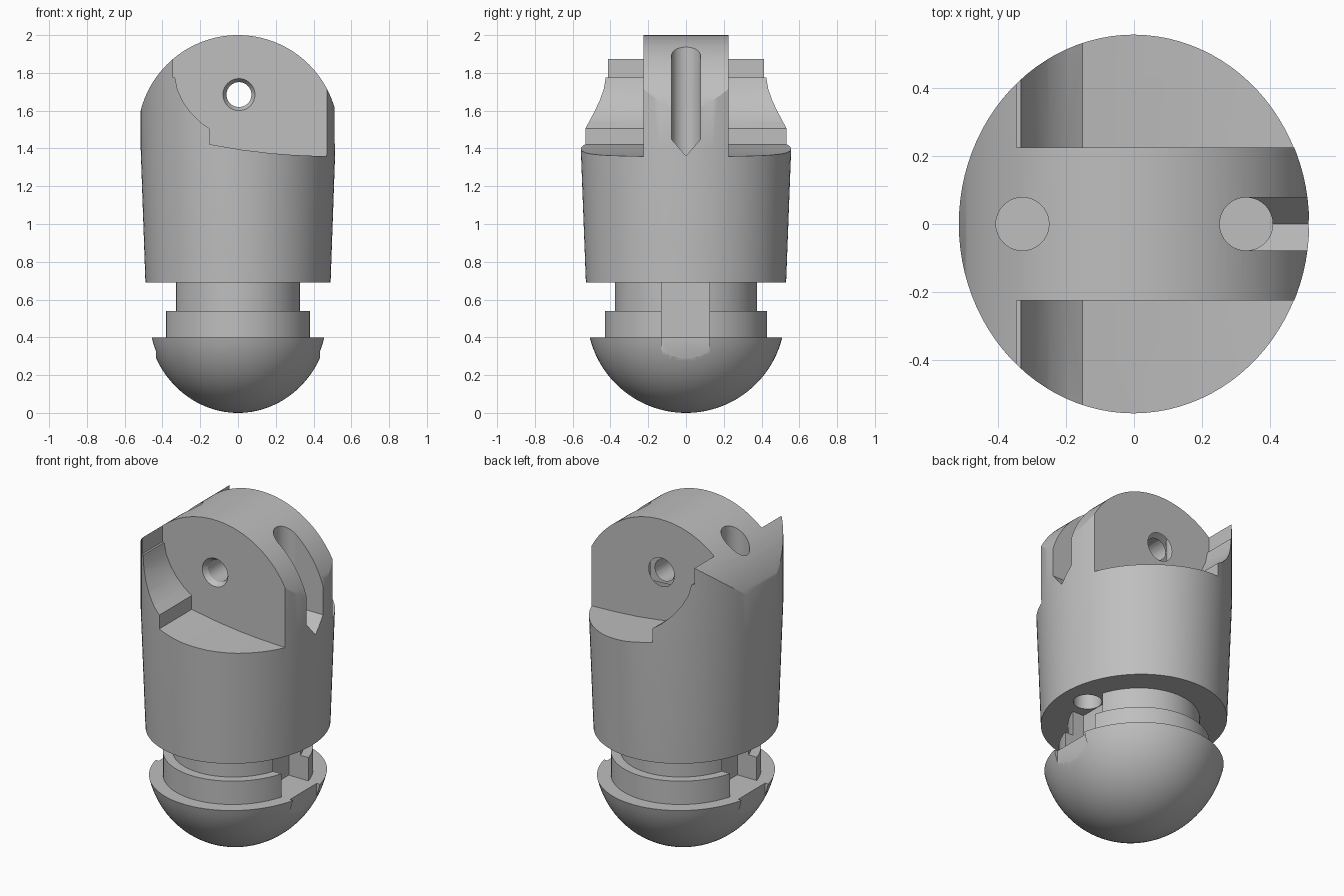
import bpy, bmesh
from math import sin, cos, pi, sqrt, radians
from mathutils import Matrix, Vector

cube = bpy.data.objects.get("Cube")
if cube:
    bpy.data.objects.remove(cube, do_unlink=True)

OVAL = 0.925  # x width relative to y width

grey = bpy.data.materials.new("plain_grey")
grey.use_nodes = True
grey.diffuse_color = (0.52, 0.52, 0.52, 1)
grey.node_tree.nodes["Principled BSDF"].inputs["Base Color"].default_value = (0.52, 0.52, 0.52, 1)


def finish(name, bm):
    bmesh.ops.remove_doubles(bm, verts=bm.verts, dist=1e-5)
    bmesh.ops.recalc_face_normals(bm, faces=bm.faces)
    mesh = bpy.data.meshes.new(name)
    bm.to_mesh(mesh)
    bm.free()
    mesh.materials.append(grey)
    obj = bpy.data.objects.new(name, mesh)
    bpy.context.collection.objects.link(obj)
    return obj


def lathe(name, profile):
    """Oval solid of revolution from (radius, z) points that start and end on the axis."""
    bm = bmesh.new()
    vs = [bm.verts.new((0, r, z)) for r, z in profile]
    es = [bm.edges.new(pair) for pair in zip(vs, vs[1:])]
    bmesh.ops.spin(bm, geom=vs + es, cent=(0, 0, 0), axis=(0, 0, 1),
                   angle=2 * pi, steps=96, use_merge=True)
    bmesh.ops.scale(bm, vec=(OVAL, 1, 1), verts=bm.verts)
    return finish(name, bm)


def prism(name, points, start, end, axis):
    """Extrude an outline along y from (x, z) points, or along x from (y, z) points."""
    bm = bmesh.new()
    place = (lambda a, b: (a, start, b)) if axis == "y" else (lambda a, b: (start, a, b))
    face = bm.faces.new([bm.verts.new(place(a, b)) for a, b in points])
    new = bmesh.ops.extrude_face_region(bm, geom=[face])["geom"]
    move = Vector((0, end - start, 0) if axis == "y" else (end - start, 0, 0))
    bmesh.ops.translate(bm, vec=move, verts=[v for v in new if isinstance(v, bmesh.types.BMVert)])
    return finish(name, bm)


def rod(name, r1, r2, length, centre, turn=0.0):
    bm = bmesh.new()
    matrix = Matrix.Translation(centre) @ Matrix.Rotation(turn, 4, "X")
    bmesh.ops.create_cone(bm, cap_ends=True, segments=40, radius1=r1, radius2=r2,
                          depth=length, matrix=matrix)
    return finish(name, bm)


def combine(obj, tool, operation="DIFFERENCE"):
    mod = obj.modifiers.new("cut", "BOOLEAN")
    mod.operation = operation
    mod.solver = "EXACT"
    mod.object = tool
    bpy.context.view_layer.objects.active = obj
    bpy.ops.object.modifier_apply(modifier=mod.name)
    bpy.data.objects.remove(tool, do_unlink=True)


# Body barrel, rounded off over the top
body = lathe("body", [(0, 0.69), (0.53, 0.69), (0.557, 1.4), (0.557, 2.1), (0, 2.1)])
arch = [(0.532 * cos(pi * i / 64), 1.468 + 0.532 * sin(pi * i / 64)) for i in range(65)]
combine(body, prism("arch", arch + [(-0.532, 0.5), (0.532, 0.5)], -1, 1, "y"), "INTERSECT")

# Side recesses that leave a central tongue and a rear tail
recess = [(0.7, 1.355), (0.47, 1.358), (0.3, 1.365), (0.17, 1.375), (0.02, 1.393), (-0.15, 1.422),
          (-0.15, 1.505), (-0.2, 1.54), (-0.25, 1.59), (-0.29, 1.645), (-0.32, 1.71),
          (-0.333, 1.775), (-0.345, 1.775), (-0.345, 2.2), (0.7, 2.2)]
for side in (-1, 1):
    combine(body, prism("recess", recess, side * 0.225, side * 0.8, "y"))

# Pin hole through the tongue with a bevelled rim
combine(body, rod("pin_hole", 0.066, 0.066, 1, (0.005, 0, 1.685), pi / 2))
for side in (-1, 1):
    combine(body, rod("pin_rim", 0.062, 0.088, 0.04, (0.005, side * 0.21, 1.685), -side * pi / 2))

# Vertical cord holes and the pointed slot
for x in (-0.328, 0.33):
    combine(body, rod("cord_hole", 0.078, 0.078, 2, (x, 0, 1.4)))
slot = [(-0.078, 2.2), (-0.078, 1.45), (0, 1.36), (0.078, 1.45), (0.078, 2.2)]
combine(body, prism("slot", slot, 0.335, 0.8, "x"))

# Domed foot with stepped collar and neck
R = 0.525
dome = [(sqrt(max(0, R * R - (R - z) ** 2)), z)
        for z in [0.4 * (i / 24) ** 2 for i in range(25)]]
foot = lathe("foot", dome + [(0.43, 0.4), (0.43, 0.54), (0.375, 0.54), (0.375, 0.7), (0, 0.7)])

# Key slots on both ends of the foot
for side in (-1, 1):
    steps = [(0.25, 0.4), (0.435, 0.4), (0.435, 0.29), (0.8, 0.29), (0.8, 0.8), (0.25, 0.8)]
    combine(foot, prism("key_slot", [(side * x, z) for x, z in steps], -0.13, 0.125, "y"))

for obj in (body, foot):
    bpy.ops.object.select_all(action="DESELECT")
    obj.select_set(True)
    bpy.context.view_layer.objects.active = obj
    bpy.ops.object.shade_smooth_by_angle(angle=radians(25))
